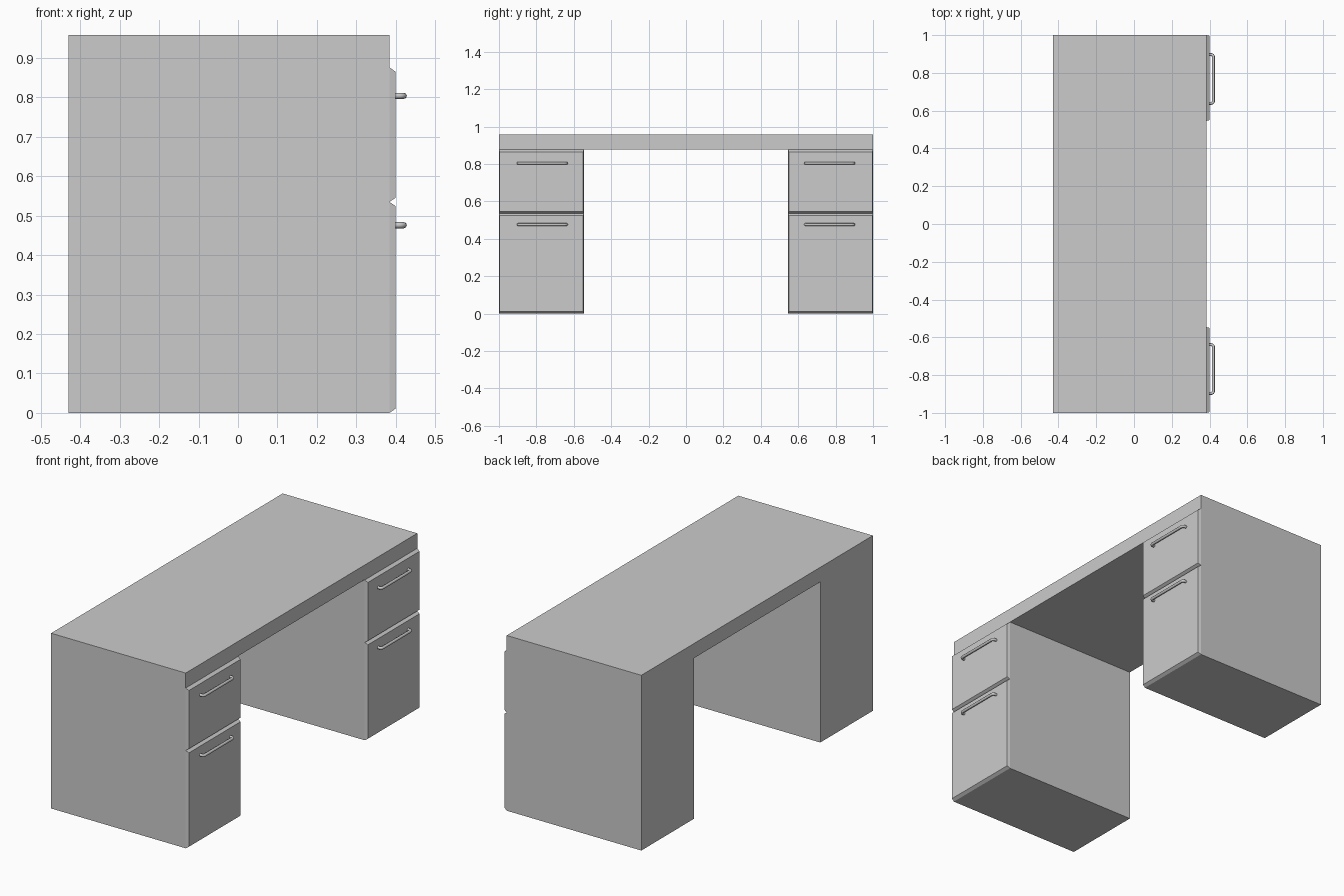
import bpy, bmesh, math

if "Cube" in bpy.data.objects:
    bpy.data.objects.remove(bpy.data.objects["Cube"])

FRONT = 0.384        # x of the carcass front
PED = 0.546          # inner y of the pedestals


def mesh_object(name, bm):
    bmesh.ops.recalc_face_normals(bm, faces=bm.faces)
    me = bpy.data.meshes.new(name)
    bm.to_mesh(me)
    bm.free()
    ob = bpy.data.objects.new(name, me)
    bpy.context.collection.objects.link(ob)
    return ob


# Desk body: one U-shaped profile (y, z) extruded along x
bm = bmesh.new()
profile = [(-1, 0), (-PED, 0), (-PED, 0.878), (PED, 0.878),
           (PED, 0), (1, 0), (1, 0.958), (-1, 0.958)]
face = bm.faces.new([bm.verts.new((-0.43, y, z)) for y, z in profile])
ext = bmesh.ops.extrude_face_region(bm, geom=[face])
new_verts = [v for v in ext["geom"] if isinstance(v, bmesh.types.BMVert)]
bmesh.ops.translate(bm, verts=new_verts, vec=(FRONT + 0.43, 0, 0))
mesh_object("desk_body", bm)


# Drawer front: shallow slab with chamfered edges
def drawer_front(name, side, z0, z1):
    bm = bmesh.new()
    rings = []
    for x, dy, dz in ((FRONT, 0, 0), (0.4, 0.004, 0.011)):
        a, b = side * (PED + dy), side * (1 - dy)
        rings.append([bm.verts.new((x, y, z)) for y, z in
                      ((a, z0 + dz), (b, z0 + dz), (b, z1 - dz), (a, z1 - dz))])
    back, front = rings
    bm.faces.new(back)
    bm.faces.new(front)
    for i in range(4):
        j = (i + 1) % 4
        bm.faces.new((back[i], back[j], front[j], front[i]))
    mesh_object(name, bm)


# Handle: bent round bar, path in the x-y plane
def handle_curve():
    cu = bpy.data.curves.new("handle_path", "CURVE")
    cu.dimensions = "3D"
    cu.bevel_depth = 0.0078
    cu.bevel_resolution = 2
    cu.use_fill_caps = True
    reach, half, r = 0.0205, 0.129, 0.012
    arc = [(reach - r + r * math.sin(t), half - r + r * math.cos(t))
           for t in (k * math.pi / 8 for k in range(5))]
    pts = [(-0.004, half)] + arc
    pts += [(x, -y) for x, y in reversed(pts)]
    sp = cu.splines.new("POLY")
    sp.points.add(len(pts) - 1)
    for p, (x, y) in zip(sp.points, pts):
        p.co = (x, y, 0, 1)
    sp.use_smooth = True
    return cu


handle = handle_curve()
for label, side in (("left", -1), ("right", 1)):
    for level, z0, z1, zh in (("upper", 0.535, 0.876, 0.804),
                              ("lower", 0.0, 0.535, 0.476)):
        drawer_front(f"{label}_{level}_drawer_front", side, z0, z1)
        ob = bpy.data.objects.new(f"{label}_{level}_handle", handle)
        ob.location = (0.4, side * 0.768, zh)
        bpy.context.collection.objects.link(ob)
